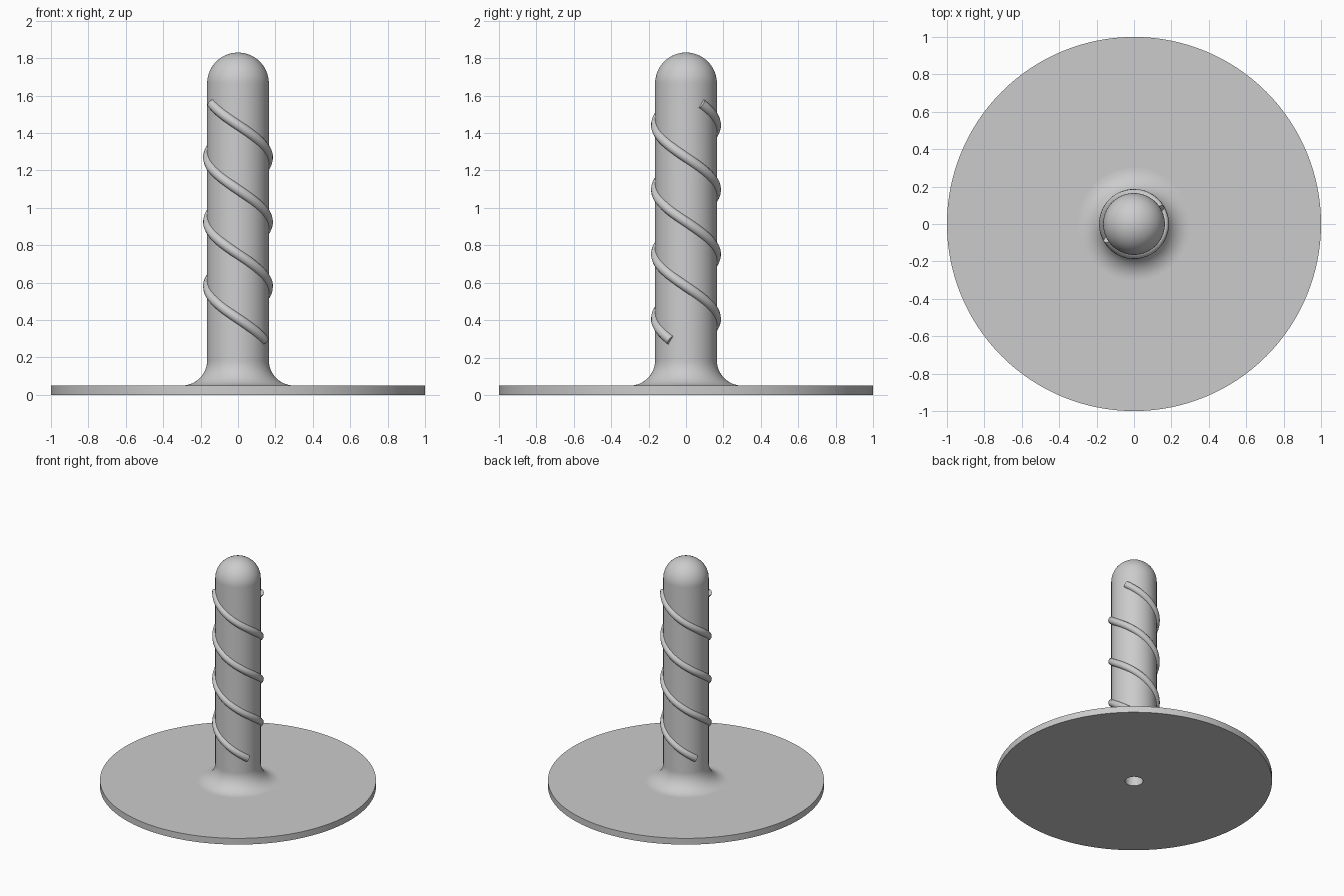
import bpy, bmesh, math

cube = bpy.data.objects.get("Cube")
if cube:
    bpy.data.objects.remove(cube, do_unlink=True)

# One grey for everything
grey = bpy.data.materials.new("plain grey")
grey.use_nodes = True
grey.diffuse_color = (0.6, 0.6, 0.6, 1)
grey.node_tree.nodes["Principled BSDF"].inputs["Base Color"].default_value = (0.6, 0.6, 0.6, 1)

PLATE_R, PLATE_T = 1.0, 0.05
POST_R, TOP = 0.165, 1.83
FILLET, BORE_R, BORE_TOP = 0.135, 0.065, 0.4


def arc(cx, cz, r, start, end, steps=16):
    """Points (radius, height) along an arc, angles in degrees."""
    angles = [math.radians(start + (end - start) * i / steps) for i in range(steps + 1)]
    return [(cx + r * math.cos(a), cz + r * math.sin(a)) for a in angles]


def finish(obj):
    bpy.ops.object.select_all(action='DESELECT')
    obj.select_set(True)
    bpy.context.view_layer.objects.active = obj
    bpy.ops.object.shade_smooth_by_angle(angle=math.radians(35))


def lathe(name, profile, segments=128):
    """Revolve a (radius, height) profile around the z axis."""
    bm = bmesh.new()
    verts = [bm.verts.new((r, 0, z)) for r, z in profile]
    edges = [bm.edges.new(pair) for pair in zip(verts, verts[1:])]
    bmesh.ops.spin(bm, geom=verts + edges, cent=(0, 0, 0), axis=(0, 0, 1),
                   angle=math.tau, steps=segments, use_merge=True)
    bmesh.ops.remove_doubles(bm, verts=bm.verts, dist=1e-5)
    # Profiles run counterclockwise around the solid
    bm.normal_update()
    low = min(bm.faces, key=lambda f: f.calc_center_median().z)
    high = max(bm.faces, key=lambda f: f.calc_center_median().z)
    if (low.normal.z > 0.5) or (high.normal.z < -0.5):
        bmesh.ops.reverse_faces(bm, faces=bm.faces)
    mesh = bpy.data.meshes.new(name)
    bm.to_mesh(mesh)
    bm.free()
    mesh.materials.append(grey)
    obj = bpy.data.objects.new(name, mesh)
    bpy.context.collection.objects.link(obj)
    finish(obj)
    return obj


# Round plate with the mouth of the bore
foot_r = POST_R + FILLET
lathe("base_plate", [(BORE_R, PLATE_T), (BORE_R, 0), (PLATE_R, 0),
                     (PLATE_R, PLATE_T), (foot_r, PLATE_T)])

# Post: blind bore inside, flared foot, straight shaft and domed tip
foot = arc(foot_r, PLATE_T + FILLET, FILLET, 270, 180)
dome = arc(0, TOP - POST_R, POST_R, 0, 90, 20)
lathe("post", foot + dome)
lathe("post_bore", [(0, BORE_TOP), (BORE_R, BORE_TOP), (BORE_R, PLATE_T)])


# Two opposite spiral ribs, falling as the angle grows
def spiral_rib(name, start_deg, z_top=1.557, z_low=0.292, sweep=660, steps=160):
    curve = bpy.data.curves.new(name, 'CURVE')
    curve.dimensions = '3D'
    curve.bevel_depth = 0.027
    curve.bevel_resolution = 4
    curve.use_fill_caps = True
    spline = curve.splines.new('POLY')
    spline.points.add(steps)
    for i, point in enumerate(spline.points):
        t = i / steps
        a = math.radians(start_deg + sweep * t)
        point.co = (0.16 * math.cos(a), 0.16 * math.sin(a), z_top + (z_low - z_top) * t, 1)
    curve.materials.append(grey)
    obj = bpy.data.objects.new(name, curve)
    bpy.context.collection.objects.link(obj)
    bpy.ops.object.select_all(action='DESELECT')
    obj.select_set(True)
    bpy.context.view_layer.objects.active = obj
    bpy.ops.object.convert(target='MESH')
    finish(bpy.context.view_layer.objects.active)


for name, start in (("spiral_rib_a", 30), ("spiral_rib_b", 210)):
    spiral_rib(name, start)
